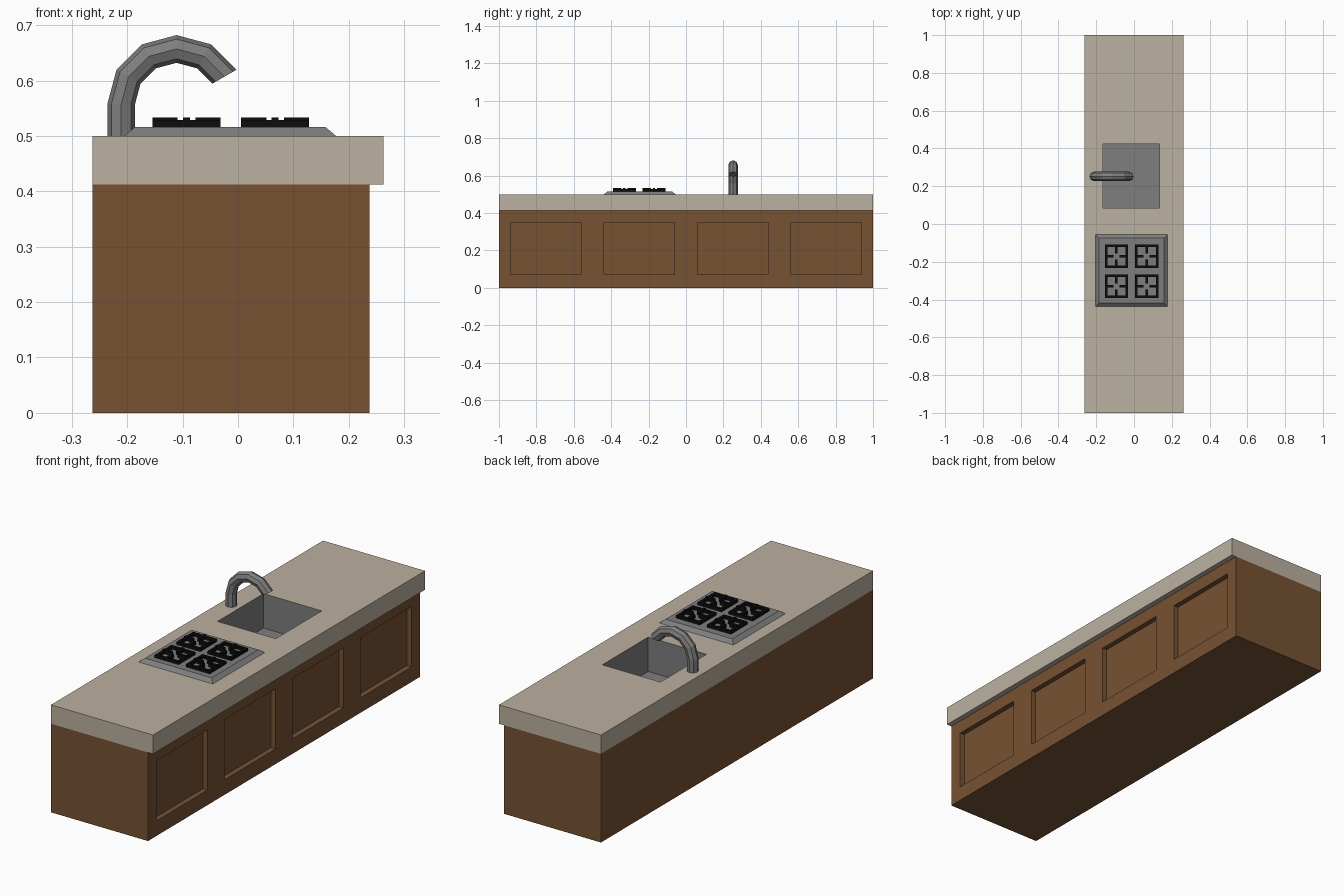
import bpy, bmesh, math
from mathutils import Vector

if "Cube" in bpy.data.objects:
    bpy.data.objects.remove(bpy.data.objects["Cube"])


def material(name, rgb):
    m = bpy.data.materials.new(name)
    m.diffuse_color = (*rgb, 1)
    m.use_nodes = True
    m.node_tree.nodes["Principled BSDF"].inputs["Base Color"].default_value = m.diffuse_color
    return m


STONE = material("beige stone", (0.50, 0.44, 0.35))
WOOD = material("brown wood", (0.18, 0.084, 0.032))
STEEL = material("grey steel", (0.21, 0.21, 0.21))
IRON = material("black iron", (0.004, 0.004, 0.004))


def finish(name, bm, mat):
    me = bpy.data.meshes.new(name)
    bm.to_mesh(me)
    bm.free()
    me.materials.append(mat)
    ob = bpy.data.objects.new(name, me)
    bpy.context.collection.objects.link(ob)
    return ob


def rect(x0, x1, y0, y1, z):
    return [(x0, y0, z), (x1, y0, z), (x1, y1, z), (x0, y1, z)]


def loft(name, loops, mat, cap_start=False, cap_end=False):
    """Skin a series of equal-length loops with quads."""
    bm = bmesh.new()
    rings = [[bm.verts.new(p) for p in loop] for loop in loops]
    n = len(rings[0])
    for a, b in zip(rings, rings[1:]):
        for i in range(n):
            j = (i + 1) % n
            bm.faces.new((a[i], a[j], b[j], b[i]))
    if cap_start:
        bm.faces.new(rings[0][::-1])
    if cap_end:
        bm.faces.new(rings[-1])
    return finish(name, bm, mat)


def add_box(bm, x0, x1, y0, y1, z0, z1):
    vs = bmesh.ops.create_cube(bm, size=1)["verts"]
    for v in vs:
        v.co = ((x0 + x1) / 2 + v.co.x * (x1 - x0),
                (y0 + y1) / 2 + v.co.y * (y1 - y0),
                (z0 + z1) / 2 + v.co.z * (z1 - z0))


# Cabinet with four recessed door panels on the right side
FRONT, RIM, TOP = 0.237, 0.412, 0.5
bm = bmesh.new()
add_box(bm, -0.2625, FRONT, -1, 1, 0, RIM)
bm.normal_update()
bmesh.ops.delete(bm, geom=[f for f in bm.faces if f.normal.z > 0.5], context='FACES_ONLY')
panels = [(-0.9375 + 0.5 * i, -0.5625 + 0.5 * i) for i in range(4)]
cuts = [((0, y, 0), (0, 1, 0)) for p in panels for y in p]
cuts += [((0, 0, z), (0, 0, 1)) for z in (0.07, 0.35)]
for co, no in cuts:
    faces = [f for f in bm.faces if f.normal.x > 0.5]
    edges = {e for f in faces for e in f.edges}
    verts = {v for f in faces for v in f.verts}
    bmesh.ops.bisect_plane(bm, geom=faces + list(edges) + list(verts),
                           plane_co=co, plane_no=no, dist=1e-5)
    bm.normal_update()


def is_panel(f):
    c = f.calc_center_median()
    return (f.normal.x > 0.5 and 0.07 < c.z < 0.35
            and any(a < c.y < b for a, b in panels))


new = bmesh.ops.extrude_discrete_faces(bm, faces=[f for f in bm.faces if is_panel(f)])["faces"]
bmesh.ops.translate(bm, verts=list({v for f in new for v in f.verts}), vec=(-0.024, 0, 0))
finish("cabinet", bm, WOOD)

# Countertop slab with a sink opening, and the basin inside it
slab = (-0.2625, 0.2625, -1, 1)
hole = (-0.165, 0.135, 0.085, 0.423)
loft("countertop", [rect(*hole, RIM), rect(*slab, RIM), rect(*slab, TOP), rect(*hole, TOP)], STONE)
loft("sink_basin", [rect(*hole, TOP), rect(*hole, 0.34)], STEEL, cap_end=True)

# Cooktop plate with bevelled edge
loft("cooktop", [rect(-0.205, 0.177, -0.438, -0.056, TOP),
                 rect(-0.186, 0.158, -0.419, -0.075, 0.516)], STEEL, True, True)

# Burner grates: square frame with four raised prongs
for ix, cx in enumerate((-0.093, 0.067)):
    for iy, cy in enumerate((-0.33, -0.171)):
        bm = bmesh.new()
        r, w, p, z = 0.0615, 0.013, 0.0065, 0.516
        for s in (-1, 1):
            a, b = sorted((s * r, s * (r - w)))
            add_box(bm, cx + a, cx + b, cy - r, cy + r, z, 0.529)
            add_box(bm, cx - r + w, cx + r - w, cy + a, cy + b, z, 0.529)
            a, b = sorted((s * r, s * 0.016))
            add_box(bm, cx + a, cx + b, cy - p, cy + p, z, 0.533)
            add_box(bm, cx - p, cx + p, cy + a, cy + b, z, 0.533)
        finish(f"burner_grate_{ix}{iy}", bm, IRON)

# Faucet: eight-sided tube swept up and around an arc
centre = Vector((-0.111, 0.252, 0.557))


def tube_ring(deg, drop=0.0):
    a = math.radians(deg)
    out = Vector((math.cos(a), 0, math.sin(a)))
    mid = centre + out * 0.1 - Vector((0, 0, drop))
    ring = []
    for k in range(8):
        t = k * math.pi / 4
        ring.append(mid + 0.025 * (-math.cos(t) * out + math.sin(t) * Vector((0, 1, 0))))
    return ring


loft("faucet", [tube_ring(180, 0.057)] + [tube_ring(d) for d in range(180, 29, -30)],
     STEEL, True, True)
